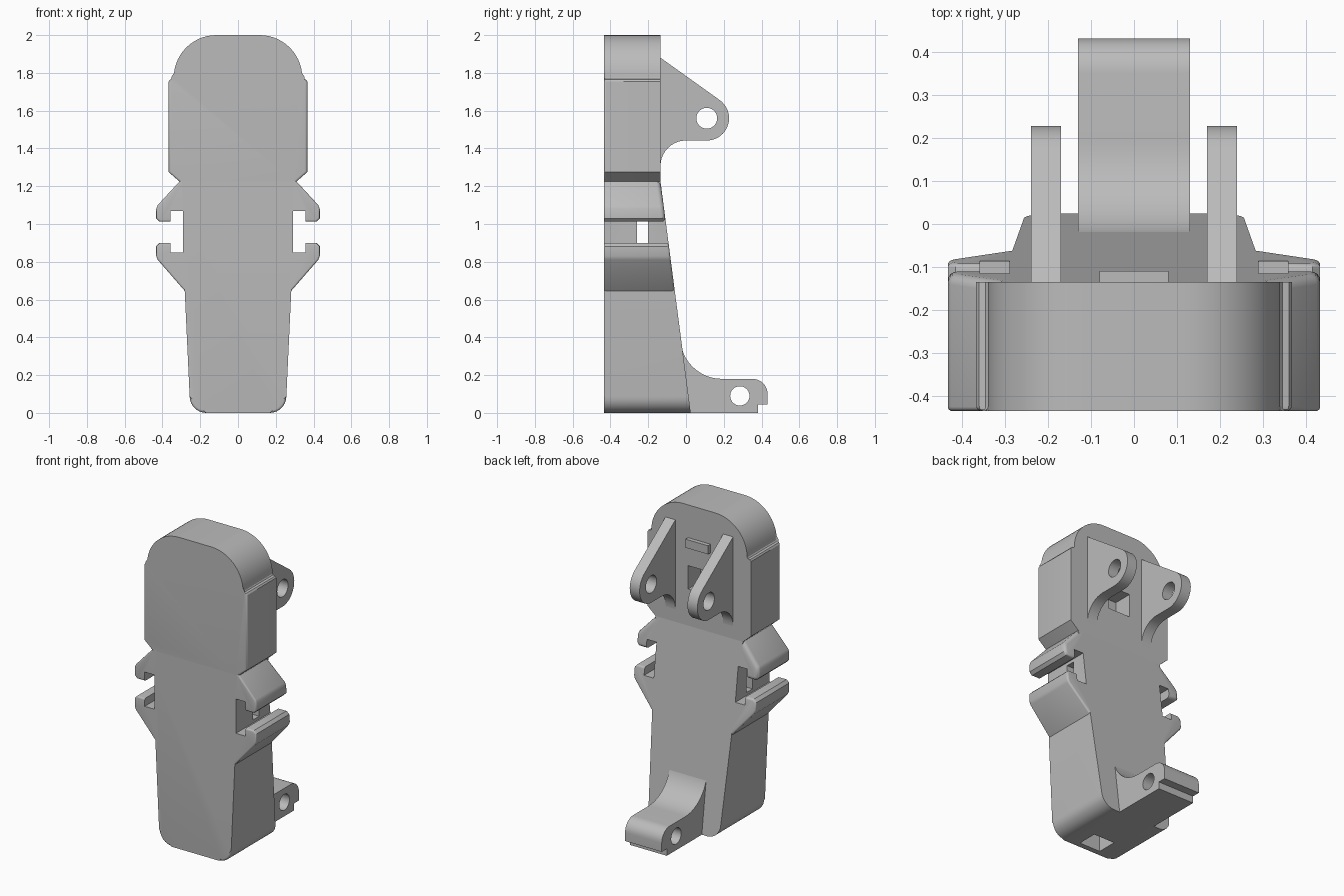
import bpy, bmesh, math
from math import cos, sin, radians

if "Cube" in bpy.data.objects:
    bpy.data.objects.remove(bpy.data.objects["Cube"], do_unlink=True)

grey = bpy.data.materials.new("plain_grey")
grey.use_nodes = True
GREY = (0.5, 0.5, 0.5, 1)
grey.diffuse_color = GREY
grey.node_tree.nodes["Principled BSDF"].inputs["Base Color"].default_value = GREY

FRONT, BACK, JOINT = -0.435, -0.135, 1.225


def arc(cx, cy, r, start, end, n=10):
    """Points along a circular arc, angles in degrees."""
    angles = [radians(start + (end - start) * i / n) for i in range(n + 1)]
    return [(cx + r * cos(a), cy + r * sin(a)) for a in angles]


def mirrored(half):
    """Close a right-hand outline with its mirror image."""
    return half + [(-x, z) for x, z in reversed(half)]


def slope(z):
    """Depth of the slanted rear face at a height."""
    return BACK + 0.16 * (JOINT - z) / JOINT


def flat(z):
    return BACK


def finish(name, bm):
    bmesh.ops.recalc_face_normals(bm, faces=bm.faces)
    mesh = bpy.data.meshes.new(name)
    bm.to_mesh(mesh)
    bm.free()
    mesh.materials.append(grey)
    obj = bpy.data.objects.new(name, mesh)
    bpy.context.collection.objects.link(obj)
    return obj


def prism(name, near, far, bevels=()):
    """Join two matching loops; bevels lists (loop, edge test, width)."""
    bm = bmesh.new()
    loops = [[bm.verts.new(p) for p in pts] for pts in (near, far)]
    n = len(near)
    bm.faces.new(loops[0])
    bm.faces.new(loops[1][::-1])
    for i in range(n):
        j = (i + 1) % n
        bm.faces.new((loops[0][j], loops[0][i], loops[1][i], loops[1][j]))
    for side, keep, width in bevels:
        loop = loops[side]
        edges = [bm.edges.get((loop[i], loop[(i + 1) % n])) for i in range(n) if keep(i, n)]
        bmesh.ops.bevel(bm, geom=edges, offset=width, segments=4, profile=0.5,
                        affect='EDGES', clamp_overlap=True)
    return finish(name, bm)


def panel(name, outline, rear, bevels=()):
    """Front outline (x, z) extruded back to a rear surface."""
    return prism(name, [(x, FRONT, z) for x, z in outline],
                 [(x, rear(z), z) for x, z in outline], bevels)


def plate(name, profile, x0, x1):
    """Side profile (y, z) extruded across x."""
    return prism(name, [(x0, y, z) for y, z in profile], [(x1, y, z) for y, z in profile])


def box(name, x0, x1, y0, y1, z0, z1):
    return plate(name, [(y0, z0), (y1, z0), (y1, z1), (y0, z1)], x0, x1)


def cut(obj, cutter):
    mod = obj.modifiers.new("cut", 'BOOLEAN')
    mod.operation, mod.solver, mod.object = 'DIFFERENCE', 'EXACT', cutter
    bpy.context.view_layer.objects.active = obj
    bpy.ops.object.modifier_apply(modifier=mod.name)
    bpy.data.objects.remove(cutter, do_unlink=True)


def pin_hole(obj, y, z, r):
    cut(obj, plate("hole_cutter", arc(y, z, r, 0, 350, 35), -0.5, 0.5))


# Every outline closes along the joint, so its final edge stays unbevelled
not_joint = lambda i, n: i != n - 1

# Upper block with domed top
dome = arc(0.115, 1.775, 0.225, 0, 90, 14)
upper_half = [(0.31, JOINT), (0.367, 1.275), (0.367, 1.755), (0.36, 1.765), (0.345, 1.768)] + dome
upper = panel("upper_body", mirrored(upper_half), flat, [(0, not_joint, 0.012)])
cut(upper, box("window_cutter", -0.08, 0.08, -0.26, 0, 1.46, 1.61))

# Lower block with slanted rear and rounded foot
lower_half = [(0.31, JOINT), (0.29, 1.07), (0.29, 0.85), (0.282, 0.645)]
lower_half += arc(0.168, 0.088, 0.088, 0, -90, 8)
lower = panel("lower_body", mirrored(lower_half), slope, [(0, not_joint, 0.012)])
cut(lower, box("strap_slot_cutter", -0.5, 0.5, -0.26, -0.2, 0.87, 1.05))
cut(lower, box("foot_socket_cutter", -0.075, 0.075, -0.4, -0.27, -0.1, 0.25))

# Side hooks, upper and lower pair
upper_hook = [(0.27, 1.235), (0.305, 1.23), (0.425, 1.1), (0.433, 1.08), (0.433, 1.03),
              (0.415, 1.012), (0.358, 1.012), (0.358, 1.07), (0.27, 1.07)]
lower_hook = [(0.27, 0.85), (0.358, 0.85), (0.358, 0.9), (0.415, 0.9), (0.433, 0.882),
              (0.433, 0.83), (0.425, 0.81), (0.281, 0.645), (0.26, 0.64)]
for side, sign in (("left", 1), ("right", -1)):
    for level, outline, first, last in (("upper", upper_hook, 1, 5), ("lower", lower_hook, 2, 6)):
        outer = lambda i, n: first <= i <= last
        panel(f"{level}_hook_{side}", [(sign * x, z) for x, z in outline], slope,
              [(0, outer, 0.01), (1, outer, 0.035)])

# Rear hinge lugs
lug_profile = [(-0.2, 1.88), (BACK, 1.88)] + arc(0.11, 1.56, 0.118, 56, -90, 16)
lug_profile += arc(0.0, 1.307, 0.135, 90, 180) + [(-0.2, 1.307)]
for side, sign in (("left", 1), ("right", -1)):
    lug = plate(f"hinge_lug_{side}", lug_profile, sign * 0.17, sign * 0.24)
    pin_hole(lug, 0.11, 1.56, 0.055)

# Small raised pad above the window
box("rear_pad", -0.08, 0.08, BACK - 0.05, BACK + 0.026, 1.735, 1.79)

# Rear foot with pin hole and notched tip
foot_profile = [(-0.06, 0), (-0.06, 0.4)] + arc(0.19, 0.4, 0.22, 180, 270, 12)
foot_profile += arc(0.352, 0.1, 0.08, 90, 0, 8)
foot_profile += [(0.432, 0.045), (0.38, 0.045), (0.38, 0)]
foot = plate("rear_foot", foot_profile, -0.13, 0.13)
pin_hole(foot, 0.285, 0.09, 0.051)

# Smooth rounded surfaces, keep corners crisp
for obj in bpy.context.collection.objects:
    if obj.type == 'MESH' and grey.name in obj.data.materials:
        bpy.ops.object.select_all(action='DESELECT')
        obj.select_set(True)
        bpy.context.view_layer.objects.active = obj
        bpy.ops.object.shade_smooth_by_angle(angle=radians(30))
